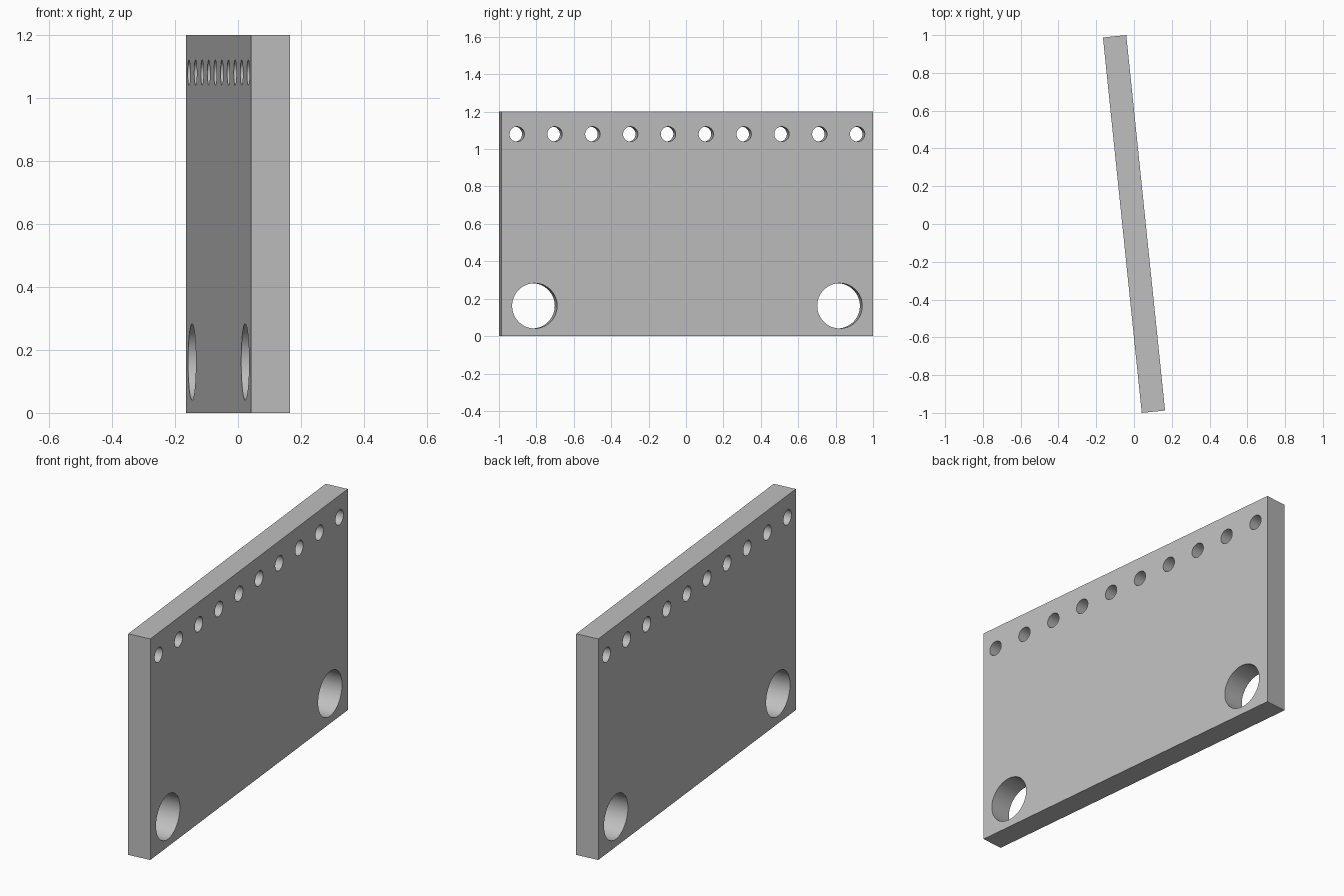
import bpy
import bmesh
from math import radians
from mathutils import Matrix

cube = bpy.data.objects.get("Cube")
if cube:
    bpy.data.objects.remove(cube)

LENGTH, THICK, HEIGHT = 1.998, 0.124, 1.2
TURN = Matrix.Rotation(radians(5.9), 4, 'Z')

grey = bpy.data.materials.new("light_grey")
grey.use_nodes = True
colour = (0.52, 0.52, 0.52, 1)
grey.diffuse_color = colour
grey.node_tree.nodes["Principled BSDF"].inputs["Base Color"].default_value = colour


def make_object(name, bm):
    mesh = bpy.data.meshes.new(name)
    bm.to_mesh(mesh)
    bm.free()
    mesh.materials.append(grey)
    obj = bpy.data.objects.new(name, mesh)
    bpy.context.collection.objects.link(obj)
    return obj


def add_drill(bm, y, z, radius, segments):
    place = Matrix.Translation((0, y, z)) @ Matrix.Rotation(radians(90), 4, 'Y')
    bmesh.ops.create_cone(bm, cap_ends=True, segments=segments, radius1=radius,
                          radius2=radius, depth=THICK * 3, matrix=place)


# Upright plate
bm = bmesh.new()
bmesh.ops.create_cube(bm, size=1, matrix=Matrix.Translation((0, 0, HEIGHT / 2))
                      @ Matrix.Diagonal((THICK, LENGTH, HEIGHT, 1)))
plate = make_object("drilled_plate", bm)

# Row of ten small holes along the top, two large holes in the lower corners
bm = bmesh.new()
for i in range(10):
    add_drill(bm, (i - 4.5) * 0.2033, 1.08, 0.04, 48)
for side in (-1, 1):
    add_drill(bm, side * 0.82, 0.162, 0.121, 64)
drills = make_object("hole_cutters", bm)
drills.hide_render = True

# Cut the holes, then turn the finished plate
cut = plate.modifiers.new("holes", 'BOOLEAN')
cut.operation = 'DIFFERENCE'
cut.solver = 'EXACT'
cut.object = drills
for obj in bpy.context.selected_objects:
    obj.select_set(False)
bpy.context.view_layer.objects.active = plate
plate.select_set(True)
bpy.ops.object.modifier_apply(modifier=cut.name)
bpy.data.objects.remove(drills)
plate.data.transform(TURN)
bpy.ops.object.shade_smooth_by_angle(angle=radians(30))
